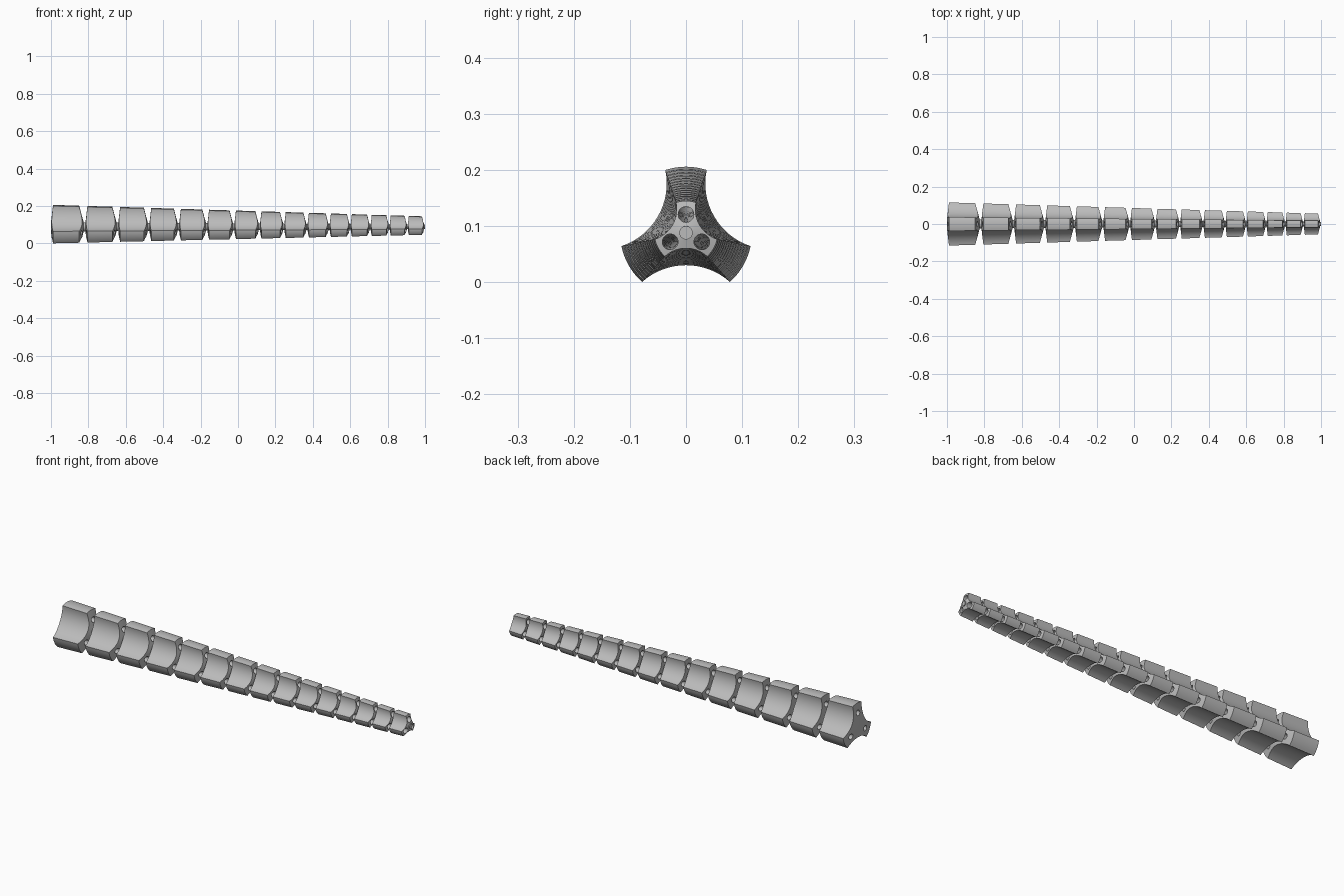
import bpy, bmesh
from math import sin, cos, asin, atan2, pi, hypot
from mathutils import Vector

cube = bpy.data.objects.get("Cube")
if cube:
    bpy.data.objects.remove(cube, do_unlink=True)

SEGMENTS = 15
RADIUS, TIP_HALF_WIDTH, WAIST = 0.118, 0.037, 0.058
HUB = 0.025
AXIS_Z = 0.088
RATIO = 0.5 ** (1 / 14)
FIRST_LENGTH = 2 * (1 - RATIO) / (1 - RATIO ** SEGMENTS)


def taper(x):
    """Scale of the cross-section along the arm."""
    return 1 - (1 - RATIO ** SEGMENTS) * (x + 1) / 2


def lobed_outline(arc_steps=6, hollow_steps=16):
    """Three lobes with round tips and hollow flanks, as (angle, radius)."""
    half = asin(TIP_HALF_WIDTH / RADIUS)
    gap = pi / 3 - half
    chord, reach = RADIUS * sin(gap), RADIUS * cos(gap)
    sag = reach - WAIST
    hollow = (chord ** 2 + sag ** 2) / (2 * sag)
    centre = WAIST + hollow
    sweep = atan2(chord, centre - reach)
    points = []
    for lobe in range(3):
        middle = pi / 2 + lobe * 2 * pi / 3
        for i in range(arc_steps):
            points.append((middle - half + 2 * half * i / arc_steps, RADIUS))
        for i in range(hollow_steps):
            a = -sweep + 2 * sweep * i / hollow_steps
            u, v = centre - hollow * cos(a), hollow * sin(a)
            points.append((middle + pi / 3 + atan2(v, u), hypot(u, v)))
    return points


def add_ring(bm, outline, hub_x, rim_x=None):
    """Hub circle, or lobed rim lying on a cone between hub_x and rim_x."""
    ring = []
    for angle, radius in outline:
        x = hub_x
        if rim_x is None:
            radius = HUB
        else:
            x += (rim_x - hub_x) * (radius - HUB) / (RADIUS - HUB)
        r = radius * taper(x)
        ring.append(bm.verts.new((x, r * cos(angle), AXIS_Z + r * sin(angle))))
    return ring


def finish(bm, name):
    bmesh.ops.recalc_face_normals(bm, faces=bm.faces)
    mesh = bpy.data.meshes.new(name)
    bm.to_mesh(mesh)
    bm.free()
    obj = bpy.data.objects.new(name, mesh)
    bpy.context.collection.objects.link(obj)
    return obj


# Material
grey = bpy.data.materials.new("plain grey")
grey.use_nodes = True
colour = (0.5, 0.5, 0.5, 1)
grey.diffuse_color = colour
grey.node_tree.nodes["Principled BSDF"].inputs["Base Color"].default_value = colour

# Arm: a chain of lobed segments with conical ends, joined by thin necks
bm = bmesh.new()
outline = lobed_outline()
rings = []
start = -1.0
for i in range(SEGMENTS):
    length = FIRST_LENGTH * RATIO ** i
    back, front = start, start + 0.95 * length
    rings += [add_ring(bm, outline, back),
              add_ring(bm, outline, back, start + 0.06 * length),
              add_ring(bm, outline, front, start + 0.82 * length),
              add_ring(bm, outline, front)]
    start += length
rings.append(add_ring(bm, outline, 1.0))
count = len(outline)
for a, b in zip(rings, rings[1:]):
    for j in range(count):
        k = (j + 1) % count
        bm.faces.new((a[j], a[k], b[k], b[j]))
bm.faces.new(rings[0])
bm.faces.new(rings[-1])
arm = finish(bm, "segmented_arm")
arm.data.materials.append(grey)

# Cable channels: three long rods converging toward the tip
bm = bmesh.new()
for lobe in range(3):
    angle = pi / 2 + lobe * 2 * pi / 3
    ends = []
    for x in (-1.1, 1.1):
        r = 0.068 * taper(x)
        ends.append(Vector((x, r * cos(angle), AXIS_Z + r * sin(angle))))
    axis = ends[1] - ends[0]
    matrix = axis.to_track_quat('Z', 'Y').to_matrix().to_4x4()
    matrix.translation = (ends[0] + ends[1]) / 2
    bmesh.ops.create_cone(bm, cap_ends=True, segments=20, radius1=0.014,
                          radius2=0.014, depth=axis.length, matrix=matrix)
cutter = finish(bm, "cable_channel_cutter")
cutter.data.materials.append(grey)
cutter.hide_render = True

# Cut the channels and keep the result
cut = arm.modifiers.new("cable_channels", 'BOOLEAN')
cut.operation = 'DIFFERENCE'
cut.solver = 'EXACT'
cut.object = cutter
bpy.ops.object.select_all(action='DESELECT')
bpy.context.view_layer.objects.active = arm
arm.select_set(True)
bpy.ops.object.modifier_apply(modifier=cut.name)
bpy.data.objects.remove(cutter, do_unlink=True)
bpy.ops.object.shade_smooth_by_angle(angle=pi / 9)
